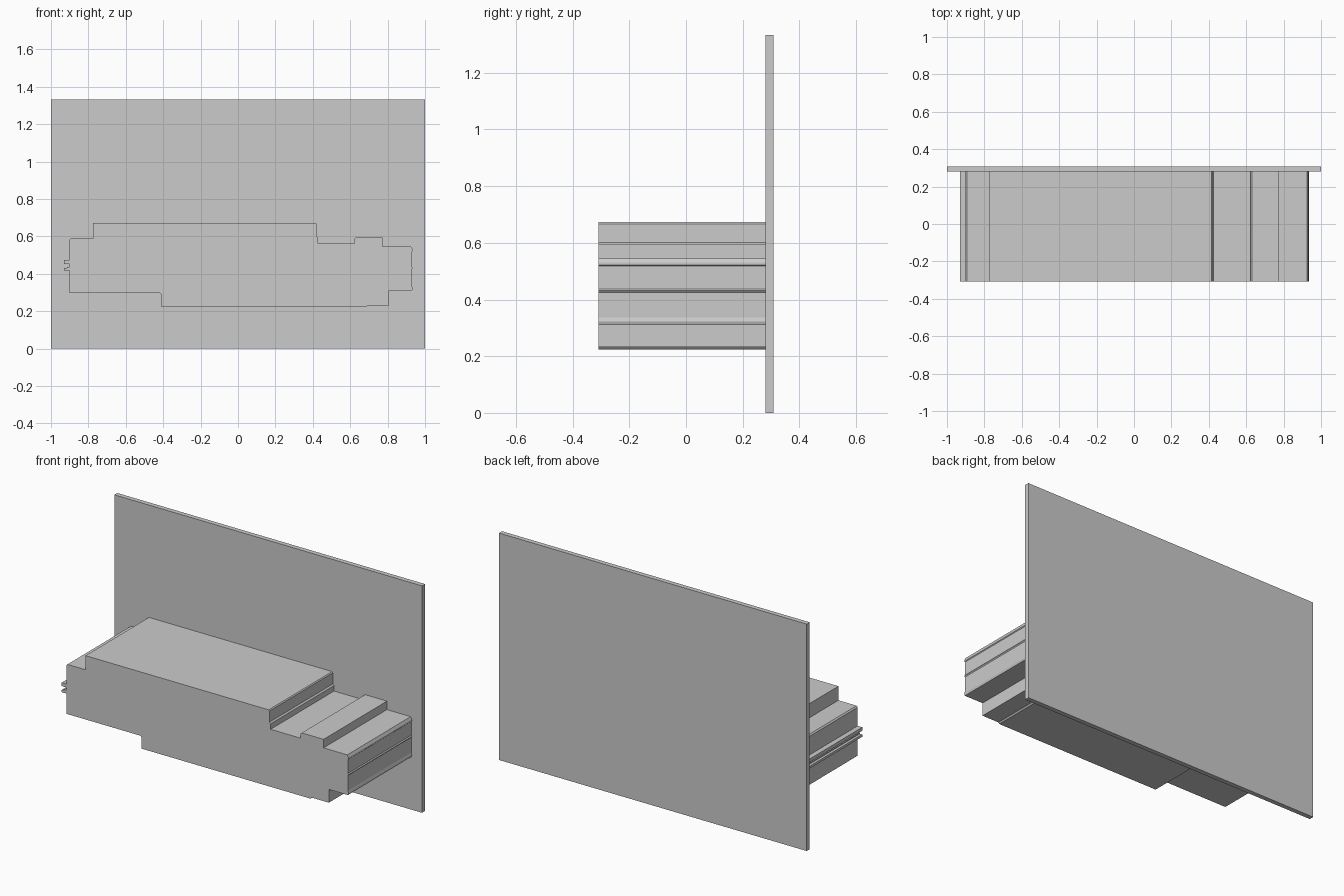
import bpy
import bmesh


def prism(name, outline, y0, y1):
    """Extrude an x-z outline along y."""
    bm = bmesh.new()
    face = bm.faces.new([bm.verts.new((x, y0, z)) for x, z in outline])
    res = bmesh.ops.extrude_face_region(bm, geom=[face])
    verts = [g for g in res["geom"] if isinstance(g, bmesh.types.BMVert)]
    bmesh.ops.translate(bm, verts=verts, vec=(0, y1 - y0, 0))
    bmesh.ops.recalc_face_normals(bm, faces=bm.faces)
    mesh = bpy.data.meshes.new(name)
    bm.to_mesh(mesh)
    bm.free()
    obj = bpy.data.objects.new(name, mesh)
    bpy.context.collection.objects.link(obj)
    return obj


FRONT, JOINT, BACK = -0.308, 0.28, 0.308

# Upright back panel
prism("back_panel", [(-1, 0), (1, 0), (1, 1.333), (-1, 1.333)], JOINT, BACK)

# Stepped body, listed clockwise from its upper left corner
top = [(-0.775, 0.673), (0.415, 0.673), (0.42, 0.667), (0.42, 0.602),
       (0.428, 0.594), (0.428, 0.562), (0.622, 0.562), (0.622, 0.588),
       (0.63, 0.595), (0.772, 0.595), (0.772, 0.545)]
right_end = [(0.926, 0.545), (0.934, 0.53), (0.934, 0.522), (0.93, 0.518),
             (0.93, 0.437), (0.935, 0.431), (0.93, 0.425), (0.93, 0.336),
             (0.934, 0.322), (0.93, 0.31)]
bottom = [(0.806, 0.31), (0.806, 0.232), (0.695, 0.232), (0.687, 0.224),
          (-0.41, 0.224), (-0.41, 0.29), (-0.418, 0.298), (-0.9, 0.298)]
# Left end carries two small ribs
left_end = [(-0.9, 0.417), (-0.93, 0.417), (-0.93, 0.431), (-0.915, 0.431),
            (-0.915, 0.437), (-0.9, 0.437), (-0.9, 0.453), (-0.93, 0.453),
            (-0.93, 0.473), (-0.9, 0.473), (-0.9, 0.582), (-0.893, 0.59),
            (-0.775, 0.59)]
prism("stepped_body", top + right_end + bottom + left_end, FRONT, JOINT)
